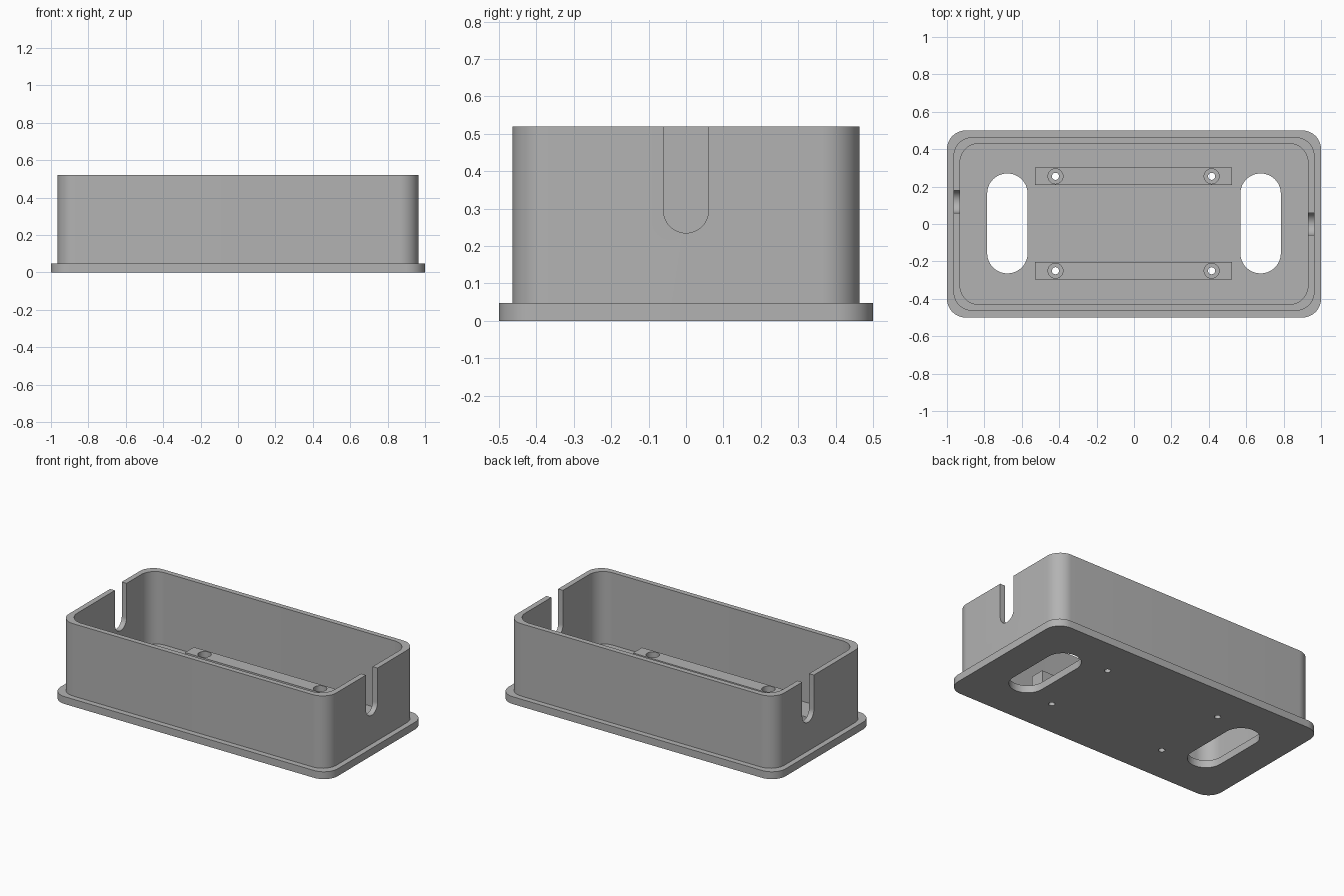
import bpy, bmesh
from math import pi, cos, sin
from mathutils import Matrix

cube = bpy.data.objects.get("Cube")
if cube:
    bpy.data.objects.remove(cube, do_unlink=True)

grey = bpy.data.materials.new("matte grey")
grey.use_nodes = True
grey.diffuse_color = (0.45, 0.45, 0.45, 1)
grey.node_tree.nodes["Principled BSDF"].inputs["Base Color"].default_value = (0.45, 0.45, 0.45, 1)


def rounded(cx, cy, hx, hy, r, steps=12):
    """Outline of a rectangle with rounded corners (a circle when r = hx = hy)."""
    pts = []
    for i, (sx, sy) in enumerate([(1, 1), (-1, 1), (-1, -1), (1, -1)]):
        for k in range(steps + 1 if r else 1):
            a = (i + k / steps) * pi / 2
            p = (cx + sx * (hx - r) + r * cos(a), cy + sy * (hy - r) + r * sin(a))
            if not pts or abs(p[0] - pts[-1][0]) + abs(p[1] - pts[-1][1]) > 1e-5:
                pts.append(p)
    if abs(pts[0][0] - pts[-1][0]) + abs(pts[0][1] - pts[-1][1]) < 1e-5:
        pts.pop()
    return pts


def slab(name, outlines, z0, z1):
    """Extrude a filled outline; further outlines become holes."""
    curve = bpy.data.curves.new(name, "CURVE")
    curve.dimensions = "2D"
    curve.fill_mode = "BOTH"
    curve.extrude = (z1 - z0) / 2
    for pts in outlines:
        s = curve.splines.new("POLY")
        s.points.add(len(pts) - 1)
        for p, (x, y) in zip(s.points, pts):
            p.co = (x, y, 0, 1)
        s.use_cyclic_u = True
    temp = bpy.data.objects.new(name + " outline", curve)
    bpy.context.collection.objects.link(temp)
    bpy.context.view_layer.update()
    source = temp.evaluated_get(bpy.context.evaluated_depsgraph_get())
    bm = bmesh.new()
    bm.from_mesh(source.to_mesh())
    source.to_mesh_clear()
    bpy.data.objects.remove(temp, do_unlink=True)
    bmesh.ops.remove_doubles(bm, verts=bm.verts, dist=1e-5)
    bmesh.ops.recalc_face_normals(bm, faces=bm.faces)
    bmesh.ops.translate(bm, verts=bm.verts, vec=(0, 0, (z0 + z1) / 2))
    mesh = bpy.data.meshes.new(name)
    bm.to_mesh(mesh)
    bm.free()
    mesh.materials.append(grey)
    obj = bpy.data.objects.new(name, mesh)
    bpy.context.collection.objects.link(obj)
    return obj


FLOOR, TOP, RAIL_TOP = 0.048, 0.52, 0.165
SCREW_X = (-0.42, 0.415)
RAIL_Y = {"back": 0.255, "front": -0.25}

# Base plate with two long openings and four screw holes
openings = [rounded(s * 0.677, 0.003, 0.108, 0.267, 0.107) for s in (-1, 1)]
screws = [rounded(x, y, 0.019, 0.019, 0.019, 6) for x in SCREW_X for y in RAIL_Y.values()]
base = slab("base_plate", [rounded(0, 0, 1, 0.5, 0.1)] + openings + screws, 0, FLOOR)

# Surrounding wall
wall = slab("wall", [rounded(0, 0, 0.965, 0.464, 0.1), rounded(0, 0, 0.93, 0.43, 0.1)], FLOOR, TOP)

# Round-bottomed cable notches, one in each end wall
for side, y in ((1, 0), (-1, 0.12)):
    cutter = slab("notch_cutter", [rounded(0, 0, 0.06, 0.2, 0.06)], -0.1, 0.1)
    cutter.hide_render = True
    cutter.data.transform(Matrix.Translation((side * 0.95, y, 0.435))
                          @ Matrix.Rotation(pi / 2, 4, "Z") @ Matrix.Rotation(pi / 2, 4, "X"))
    # Square off the top so the notch is open above the rim
    for v in cutter.data.vertices:
        if v.co.z > 0.55:
            v.co.z += 0.1
    mod = wall.modifiers.new("notch", "BOOLEAN")
    mod.operation = "DIFFERENCE"
    mod.solver = "EXACT"
    mod.object = cutter
    bpy.context.view_layer.objects.active = wall
    bpy.ops.object.modifier_apply(modifier=mod.name)
    bpy.data.objects.remove(cutter, do_unlink=True)

# Mounting rails with wide bores above the screw holes
rails = []
for place, y in RAIL_Y.items():
    bores = [rounded(x, y, 0.04, 0.04, 0.04, 8) for x in SCREW_X]
    rails.append(slab(place + "_rail", [rounded(-0.002, y, 0.527, 0.046, 0)] + bores, FLOOR, RAIL_TOP))

# Smooth the rounded corners, keep the edges crisp
bpy.ops.object.select_all(action="DESELECT")
for obj in [base, wall] + rails:
    obj.select_set(True)
bpy.context.view_layer.objects.active = base
bpy.ops.object.shade_smooth_by_angle(angle=pi / 6)
